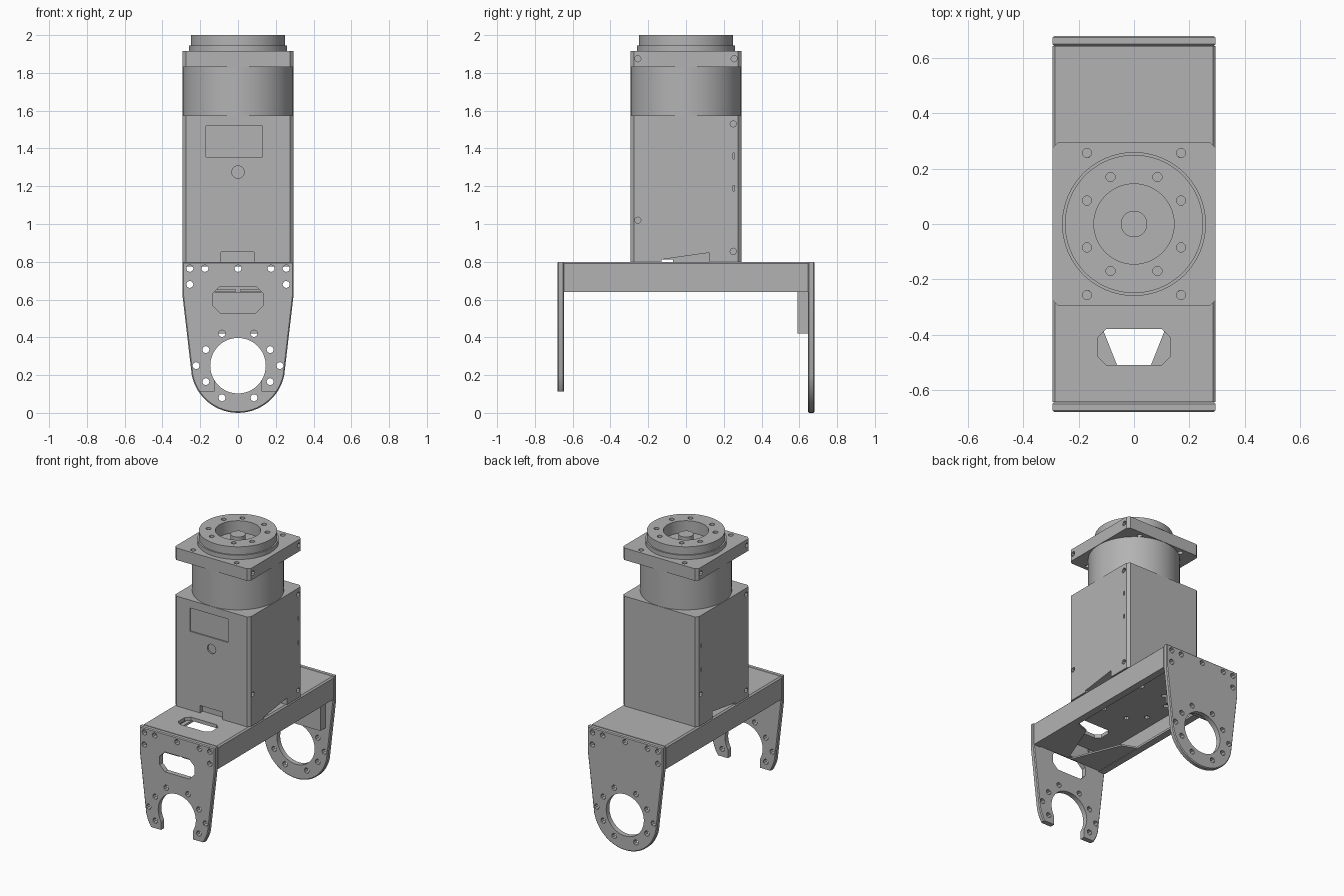
import bpy, bmesh
from math import sin, cos, pi, radians

cube = bpy.data.objects.get("Cube")
if cube:
    bpy.data.objects.remove(cube, do_unlink=True)

grey = bpy.data.materials.new("machined_grey")
grey.use_nodes = True
grey.diffuse_color = (0.45, 0.45, 0.45, 1)
grey.node_tree.nodes["Principled BSDF"].inputs["Base Color"].default_value = grey.diffuse_color


# Helpers: outlines, prisms along an axis, and cutting
def rect(u0, v0, u1, v1, c=0):
    if not c:
        return [(u0, v0), (u1, v0), (u1, v1), (u0, v1)]
    return [(u0 + c, v0), (u1 - c, v0), (u1, v0 + c), (u1, v1 - c),
            (u1 - c, v1), (u0 + c, v1), (u0, v1 - c), (u0, v0 + c)]


def disc(u, v, r, n=12):
    return [(u + r * cos(2 * pi * i / n), v + r * sin(2 * pi * i / n)) for i in range(n)]


def prism(bm, pts, axis, a, b, edge=0):
    place = {"x": lambda u, v, d: (d, u, v),
             "y": lambda u, v, d: (u, d, v),
             "z": lambda u, v, d: (u, v, d)}[axis]
    low = [bm.verts.new(place(u, v, a)) for u, v in pts]
    high = [bm.verts.new(place(u, v, b)) for u, v in pts]
    n = len(pts)
    caps = [bm.faces.new(low[::-1]), bm.faces.new(high)]
    sides = [bm.faces.new((low[i], low[(i + 1) % n], high[(i + 1) % n], high[i])) for i in range(n)]
    bmesh.ops.recalc_face_normals(bm, faces=caps + sides)
    if edge:
        rim = list({e for f in caps for e in f.edges})
        bmesh.ops.bevel(bm, geom=rim, offset=edge, segments=1, affect="EDGES")


def build(name, *solids):
    bm = bmesh.new()
    for s in solids:
        prism(bm, *s)
    mesh = bpy.data.meshes.new(name)
    bm.to_mesh(mesh)
    bm.free()
    mesh.materials.append(grey)
    obj = bpy.data.objects.new(name, mesh)
    bpy.context.collection.objects.link(obj)
    return obj


def cut(obj, *solids):
    tool = build("cutter", *solids)
    tool.hide_render = True
    mod = obj.modifiers.new("cut", "BOOLEAN")
    mod.operation, mod.solver, mod.object, mod.use_self = "DIFFERENCE", "EXACT", tool, True
    graph = bpy.context.evaluated_depsgraph_get()
    mesh = bpy.data.meshes.new_from_object(obj.evaluated_get(graph))
    obj.modifiers.clear()
    obj.data = mesh
    bpy.data.objects.remove(tool, do_unlink=True)


W = 0.295
RING = [(0.19 * cos(radians(a)), 0.19 * sin(radians(a)))
        for k in range(4) for a in (90 * k + 26.5, 90 * k + 63.5)]

# End plates: tapered sides running into a round lower end
AXLE = 0.25
arc = [(0.25 * cos(radians(a)), AXLE + 0.25 * sin(radians(a))) for a in range(-168, -11, 6)]
outline = [(-W, 0.8), (-W, 0.63)] + arc + [(W, 0.63), (W, 0.8)]
bolts = [(u, AXLE + v) for u, v in RING] + [(s * 0.222, AXLE) for s in (-1, 1)]
bolts += [(x, 0.765) for x in (-0.255, -0.175, 0, 0.175, 0.255)]
bolts += [(s * 0.255, 0.68) for s in (-1, 1)]

back_plate = build("back_plate", (outline, "y", 0.645, 0.68, 0.006))
front_plate = build("front_plate", (outline, "y", -0.68, -0.645, 0.006))
cut(front_plate, (rect(-0.4, -0.1, 0.4, 0.112), "y", -0.8, -0.5))
cut(front_plate, (rect(-0.125, 0, 0.125, 0.18), "y", -0.8, -0.5))
for plate, y in ((back_plate, 0.66), (front_plate, -0.66)):
    cut(plate, (disc(0, AXLE, 0.147, 48), "y", y - 0.1, y + 0.1))
    cut(plate, *[(disc(u, v, 0.019, 8), "y", y - 0.1, y + 0.1)
                 for u, v in bolts if y > 0 or v > 0.12])
cut(front_plate, (rect(-0.135, 0.53, 0.135, 0.67, 0.04), "y", -0.8, -0.5))

# Pad behind the back plate
build("back_pad", (rect(-0.23, 0.42, 0.23, 0.64), "y", 0.59, 0.646))

# Channel: folded section with small lower lips
c, t = 0.01, 0.022
channel = build("channel", ([
    (-W, 0.64), (-W, 0.8 - c), (-W + c, 0.8), (W - c, 0.8), (W, 0.8 - c), (W, 0.64),
    (W - 0.05, 0.64), (W - 0.05, 0.655), (W - t, 0.655), (W - t, 0.775),
    (t - W, 0.775), (t - W, 0.655), (0.05 - W, 0.655), (0.05 - W, 0.64)], "y", -0.645, 0.645))
cut(channel, (rect(-0.13, -0.51, 0.13, -0.38, 0.03), "z", 0.7, 0.9),
    *[(disc(1.1 * u, 1.1 * v, 0.018, 8), "z", 0.7, 0.9) for u, v in RING])

# Triangular gussets under the front end of the channel
for name, s in (("left_gusset", 1), ("right_gusset", -1)):
    build(name, ([(s * 0.28, -0.64), (s * 0.01, -0.64), (s * 0.145, -0.3), (s * 0.28, -0.25)],
                 "z", 0.643, 0.654))

# Body: tall box with chamfered corners, pockets, notches and screw holes
body = build("body", (rect(-W, -W, W, W, 0.02), "z", 0.8, 1.575))
cut(body, (rect(-0.17, 1.355, 0.13, 1.52), "y", -0.4, 0.008 - W))
cut(body, (disc(0, 1.275, 0.033, 24), "y", -0.4, 0.01 - W))
cut(body, (rect(-0.09, 0.7, 0.085, 0.852), "y", -0.4, 0.03 - W))
cut(body, (rect(-0.13, 0.7, -0.07, 0.813), "x", -0.4, 0.4))
wedge = [(-0.13, 0.7), (0.125, 0.7), (0.125, 0.848), (-0.13, 0.812)]
for s in (-1, 1):
    side = sorted((s * 0.26, s * 0.4))
    cut(body, (wedge, "x", *sorted((s * 0.2, s * 0.4))))
    cut(body, *[(disc(s * y, z, 0.017, 8), "x", *side)
                for y, z in ((0.25, 1.53), (0.25, 0.855), (-0.255, 1.02))],
        *[(rect(0.248, z - 0.015, 0.256, z + 0.015), "x", *side) for z in (1.36, 1.19)])

# Neck and square flange
neck = build("neck", (disc(0, 0, 0.293, 96), "z", 1.57, 1.835))
flange = build("flange", (rect(-W, -W, W, W, 0.02), "z", 1.83, 1.915))
cut(flange, *[(disc(sx * 0.17, sy * 0.257, 0.017), "z", 1.8, 2)
              for sx in (-1, 1) for sy in (-1, 1)])
for s in (-1, 1):
    cut(flange, *[(disc(y, 1.875, 0.017, 8), "x", *sorted((s * 0.26, s * 0.4)))
                  for y in (-0.255, 0.255)])

# Output ring with a recessed centre, bolt circle and centre post
collar = build("collar", (disc(0, 0, 0.26, 96), "z", 1.91, 1.945))
ring = build("output_ring", (disc(0, 0, 0.25, 96), "z", 1.94, 2))
for part in (collar, ring):
    cut(part, (disc(0, 0, 0.145, 64), "z", 1.8, 2.1))
cut(ring, *[(disc(u, v, 0.017), "z", 1.95, 2.1) for u, v in RING])
post = build("centre_post", (disc(0, 0, 0.048, 32), "z", 1.9, 1.975))

# Smooth the round parts while keeping hard edges
bpy.ops.object.select_all(action="DESELECT")
for part in (neck, collar, ring, post, back_plate, front_plate):
    part.select_set(True)
bpy.context.view_layer.objects.active = neck
bpy.ops.object.shade_smooth_by_angle(angle=radians(25))
